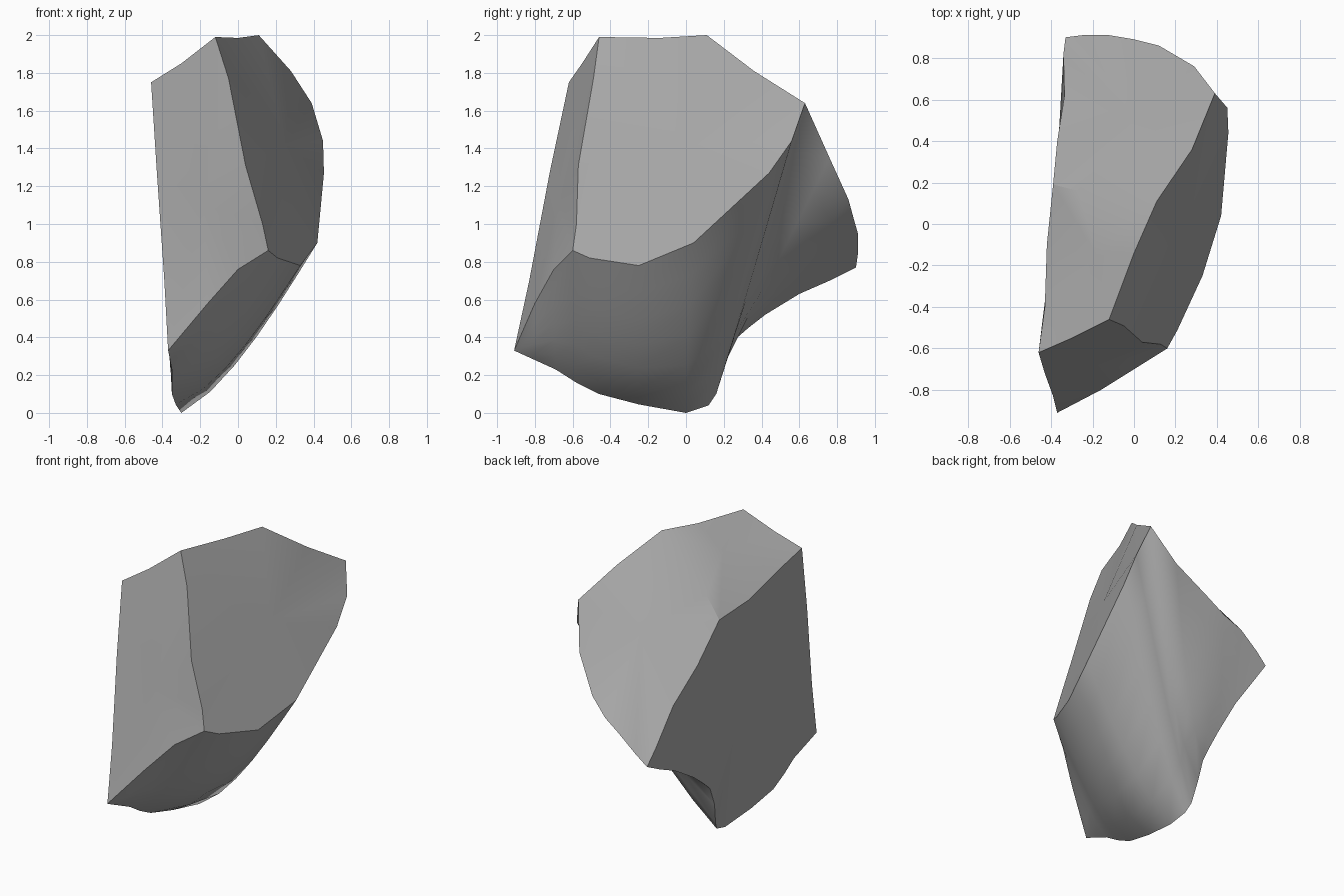
import bpy
import bmesh
from math import pi, sin
from mathutils import Vector

cube = bpy.data.objects.get("Cube")
if cube:
    bpy.data.objects.remove(cube, do_unlink=True)

# Corners of the shard
top_left = (-.46, -.62, 1.75)
top_front = (-.12, -.46, 1.99)
top_back = (.11, .11, 2)
shoulder = (.39, .63, 1.64)
front_knee = (.16, -.60, .86)
front_toe = (-.37, -.91, .33)
back_tip = (-.33, .90, .77)
left_notch = (-.39, .19, 1.54)
notch_crease = (-.27, .16, 1.67)

# Edge lines between the corners, each running from the first to the last name
front_ridge = [top_front, (-.05, -.49, 1.77), (.04, -.57, 1.31), (.13, -.58, 1), front_knee]
front_lower = [front_knee, (0, -.70, .76), (-.16, -.80, .58), front_toe]
front_left = [front_toe, (-.39, -.83, .7), (-.43, -.72, 1.28), top_left]
front_top = [top_left, (-.30, -.55, 1.85), top_front]
crest = [top_front, (0, -.14, 1.985), top_back]
right_top = [top_back, (.28, .36, 1.81), shoulder]
right_lower = [front_knee, (.21, -.51, .82), (.33, -.25, .78), (.42, .04, .9),
               (.455, .44, 1.27), (.45, .56, 1.44), shoulder]
back_lower = [shoulder, (.29, .76, 1.35), (.12, .86, 1.13), (0, .89, 1.02),
              (-.12, .91, .95), (-.25, .91, .84), back_tip]
left_top = [top_left, (-.43, -.4, 1.67), (-.42, -.1, 1.58), left_notch]
left_back = [left_notch, (-.37, .4, 1.3), (-.335, .62, 1.09), (-.34, .82, .87), back_tip]
keel = [front_toe, (-.36, -.80, .28), (-.35, -.69, .23), (-.35, -.58, .16),
        (-.35, -.46, .1), (-.33, -.25, .045), (-.3, 0, 0), (-.32, .12, .04),
        (-.34, .16, .1), (-.36, .2, .25), (-.36, .25, .38), (-.355, .33, .45),
        (-.35, .42, .52), (-.335, .6, .63), (-.33, .76, .7), back_tip]
# How far the underside swells beyond a straight skin, for each keel point
swell = [0, .02, .03, .04, .06, .07, .065, .04, .025, .09, .05, .02, 0, 0, 0, 0]

bm = bmesh.new()
region = bm.faces.layers.int.new("region")


def add_face(points, group):
    face = bm.faces.new([bm.verts.new(p) for p in points])
    face[region] = group
    face.smooth = True


def fan(center, group, *lines):
    """Fill a closed outline made of joined lines with triangles round a centre."""
    outline = [p for line in lines for p in line[:-1]]
    for a, b in zip(outline, outline[1:] + outline[:1]):
        add_face((center, a, b), group)


def loft(lower, upper, bulge, outward, group, steps=6):
    """Stretch a bulging skin between two lines that share their end points."""
    rows = []
    for a, b, amount in zip(lower, upper, bulge):
        row = []
        for i in range(steps + 1):
            t = i / steps
            row.append(Vector(a).lerp(Vector(b), t) + outward * amount * sin(pi * t ** .7))
        rows.append(row)
    for r, s in zip(rows, rows[1:]):
        for i in range(steps):
            add_face((r[i], r[i + 1], s[i + 1]), group)
            add_face((r[i], s[i + 1], s[i]), group)


# Broken faces
crease = [top_back, notch_crease, left_notch]
fan((-.18, -.68, 1.1), 1, front_top, front_ridge, front_lower, front_left)
fan((.25, 0, 1.42), 2, crest, right_top, right_lower[::-1], front_ridge[::-1])
fan((-.18, -.15, 1.83), 3, front_top, crest, crease, left_top[::-1])
fan((0, .5, 1.47), 3, right_top, back_lower, left_back[::-1], crease[::-1])
fan((-.39, -.05, .85), 4, left_top, left_back, keel[::-1], front_left)

# Curved underside
rim = front_lower[::-1] + right_lower[1:] + back_lower[1:]
loft(keel, rim, swell, Vector((.65, -.1, -.75)), 5)

# Weld the faces and sharpen the edges where two of them meet
bmesh.ops.remove_doubles(bm, verts=bm.verts[:], dist=.0005)
bmesh.ops.dissolve_degenerate(bm, edges=bm.edges[:], dist=.0005)
bmesh.ops.recalc_face_normals(bm, faces=bm.faces[:])
notch_line = (Vector(left_notch) + Vector(notch_crease)) / 2
for edge in bm.edges:
    middle = (edge.verts[0].co + edge.verts[1].co) / 2
    split = len({f[region] for f in edge.link_faces}) > 1
    edge.smooth = not (split or (middle - notch_line).length < .001)

mesh = bpy.data.meshes.new("rock_shard")
bm.to_mesh(mesh)
bm.free()
rock = bpy.data.objects.new("rock_shard", mesh)
bpy.context.collection.objects.link(rock)

# Stone colour
stone = bpy.data.materials.new("grey_stone")
stone.use_nodes = True
stone.diffuse_color = (.4, .4, .4, 1)
stone.node_tree.nodes["Principled BSDF"].inputs["Base Color"].default_value = (.4, .4, .4, 1)
mesh.materials.append(stone)
